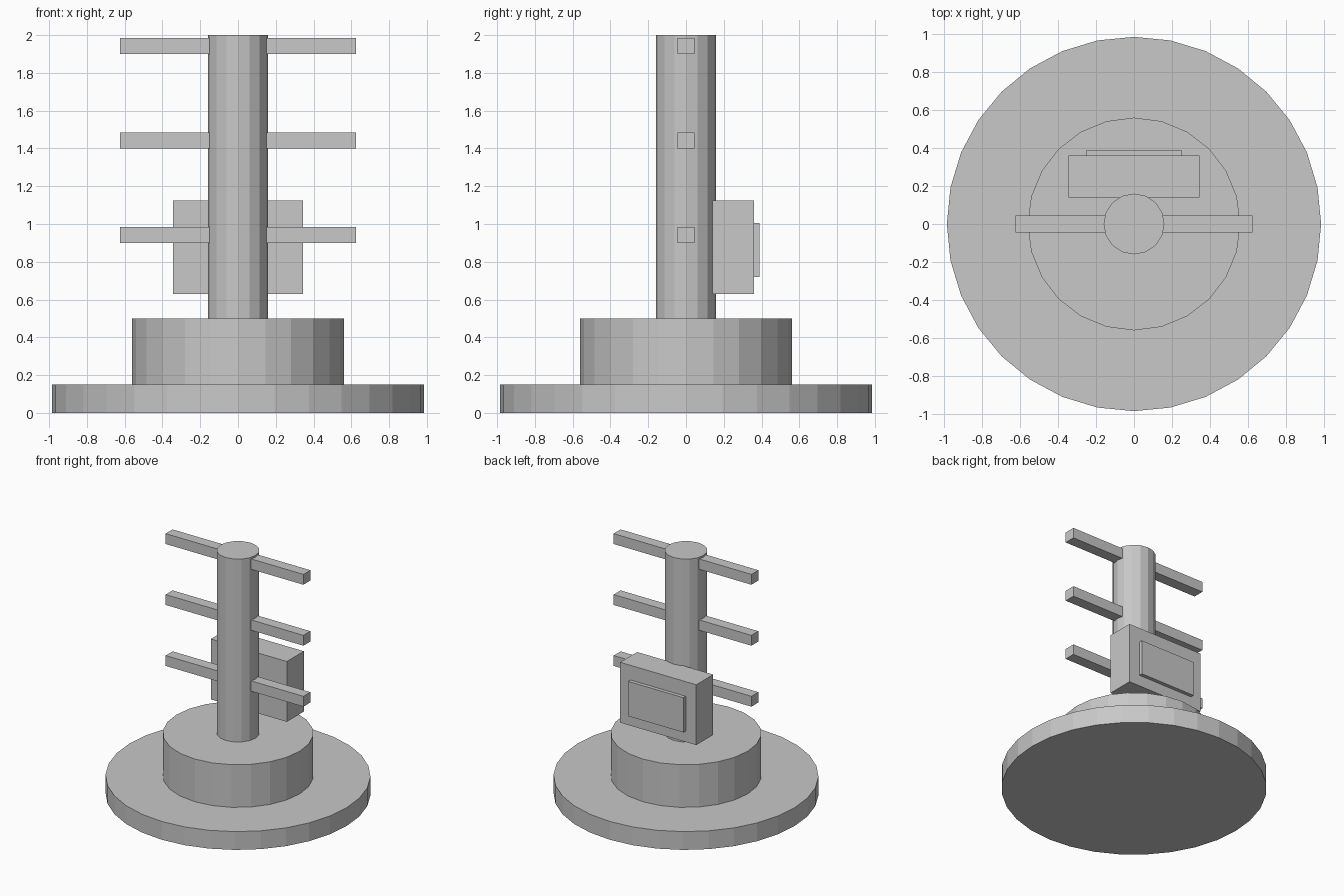
import bpy

cube = bpy.data.objects.get("Cube")
if cube:
    bpy.data.objects.remove(cube, do_unlink=True)

grey = bpy.data.materials.new("plain_grey")
grey.use_nodes = True
colour = (0.58, 0.58, 0.58, 1)
grey.diffuse_color = colour
grey.node_tree.nodes["Principled BSDF"].inputs["Base Color"].default_value = colour


def finish(name):
    obj = bpy.context.object
    obj.name = name
    obj.data.materials.append(grey)
    return obj


def cylinder(name, sides, radius, bottom, top):
    bpy.ops.mesh.primitive_cylinder_add(
        vertices=sides, radius=radius, depth=top - bottom,
        location=(0, 0, (bottom + top) / 2))
    return finish(name)


def box(name, low, high):
    centre = [(a + b) / 2 for a, b in zip(low, high)]
    bpy.ops.mesh.primitive_cube_add(size=1, location=centre)
    bpy.context.object.scale = [b - a for a, b in zip(low, high)]
    bpy.ops.object.transform_apply(location=False, rotation=False, scale=True)
    return finish(name)


# Stepped round foot and upright pole
cylinder("base_disc", 32, 0.985, 0, 0.15)
cylinder("base_drum", 24, 0.56, 0.15, 0.5)
cylinder("pole", 16, 0.16, 0.5, 2)

# Square crossbars, running through the pole
for level, z in (("lower", 0.9), ("middle", 1.4), ("upper", 1.9)):
    box(level + "_crossbar", (-0.625, -0.045, z), (0.625, 0.045, z + 0.085))

# Box on the back of the pole, with a raised panel
box("back_box", (-0.345, 0.14, 0.63), (0.345, 0.36, 1.125))
box("back_panel", (-0.25, 0.35, 0.72), (0.25, 0.39, 1.005))
